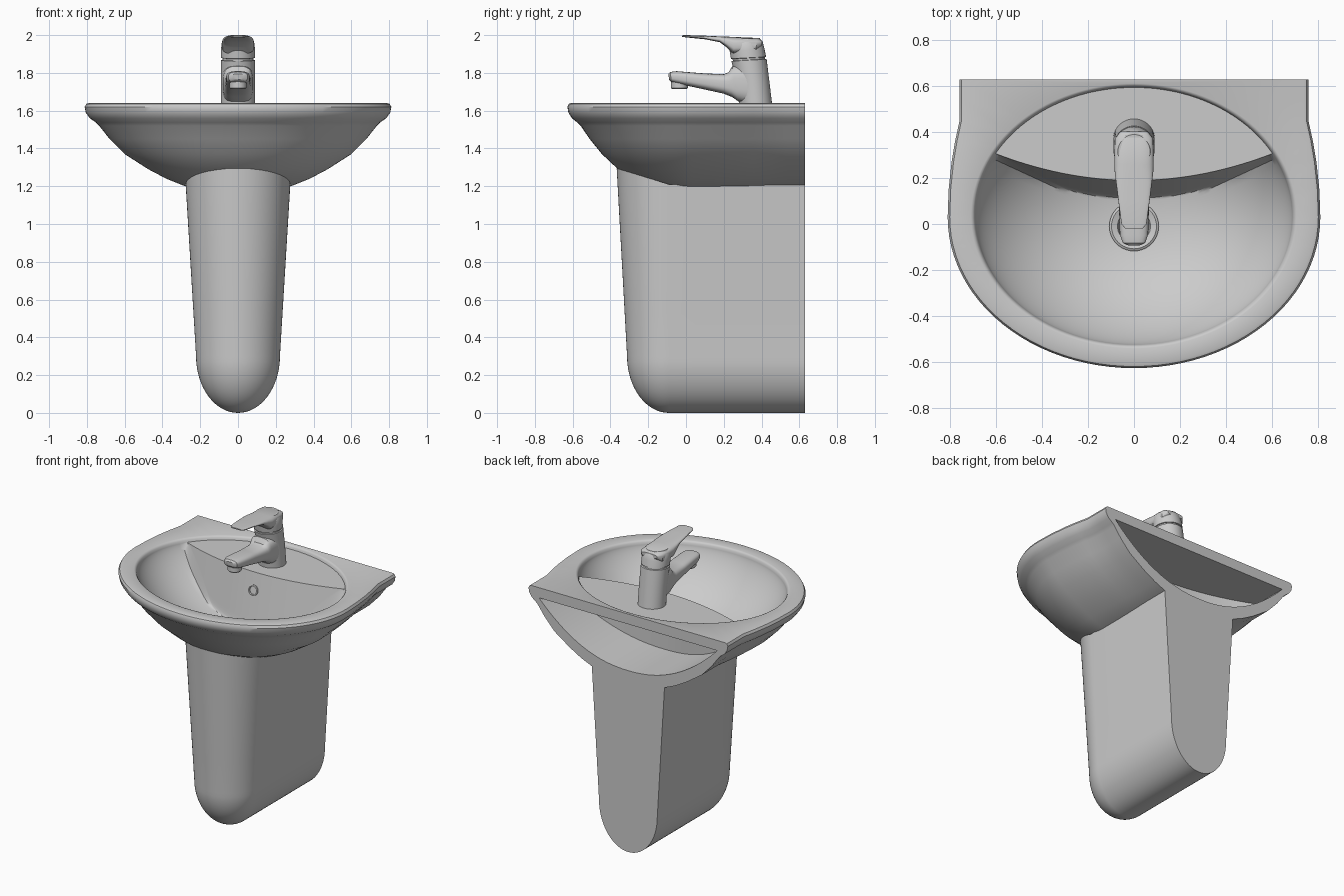
import bpy, bmesh
from math import sin, cos, pi, sqrt, copysign

if "Cube" in bpy.data.objects:
    bpy.data.objects.remove(bpy.data.objects["Cube"])


def finish(bm, name, angle=35):
    bmesh.ops.remove_doubles(bm, verts=bm.verts[:], dist=1e-4)
    bmesh.ops.recalc_face_normals(bm, faces=bm.faces[:])
    me = bpy.data.meshes.new(name)
    bm.to_mesh(me)
    bm.free()
    ob = bpy.data.objects.new(name, me)
    bpy.context.collection.objects.link(ob)
    bpy.ops.object.select_all(action='DESELECT')
    ob.select_set(True)
    bpy.context.view_layer.objects.active = ob
    bpy.ops.object.shade_smooth_by_angle(angle=angle * pi / 180)
    return ob


def skin(bm, rows, closed=False, caps=False):
    """Quads between successive rows of points; returns the vertex rows."""
    vs = [[bm.verts.new(p) for p in r] for r in rows]
    n = len(vs[0])
    for a, b in zip(vs, vs[1:]):
        for i in range(n if closed else n - 1):
            j = (i + 1) % n
            bm.faces.new((a[i], a[j], b[j], b[i]))
    if caps:
        bm.faces.new(vs[0])
        bm.faces.new(vs[-1])
    return vs


BACK = 0.63


def u_curve(w, front, yc, z, flare=0.0, rise=0.0):
    """U-shaped plan outline: straight sides to the wall, elliptical front."""
    side = [(w * (1 - flare * min(1, k / 0.7) ** 2), yc + (BACK - yc) * k, z)
            for k in (1, .85, .7, .55, .4, .2)]
    arc = [(w * cos(pi * i / 48), yc + (front - yc) * sin(pi * i / 48),
            z + rise * sin(pi * i / 48)) for i in range(49)]
    return side + arc + [(-x, y, q) for x, y, q in reversed(side)]


# ---- Basin: outer shell
bm = bmesh.new()
TOP, DECK = 1.64, 1.615
levels = [(1.64, .79, -.61), (1.636, .803, -.621), (1.62, .812, -.628), (1.59, .806, -.623),
          (1.56, .785, -.604), (1.537, .752, -.575), (1.52, .735, -.558), (1.45, .68, -.51),
          (1.37, .60, -.445), (1.29, .475, -.36), (1.24, .38, -.27), (1.20, .28, -.15),
          (1.18, .15, -.05), (1.175, 0, 0)]
rows = [u_curve(w, f, .03, z, .064) for z, w, f in levels]
vs = skin(bm, rows)
bm.edges.new((vs[0][0], vs[0][-1]))

# Basin: rim ellipse with a rounded step down to the tap deck
CY, A, B, T0 = .035, .69, .56, .507
cx, cyy = A * cos(T0), CY + B * sin(T0)
curve = (cyy - .19) / cx ** 2
NF, NB = 96, 48
front = [T0 - (pi + 2 * T0) * i / NF for i in range(NF + 1)]
back = [pi - T0 - (pi - 2 * T0) * i / NB for i in range(1, NB)]
rows = [[(k * A * cos(t), CY + k * B * sin(t), z) for t in front + back]
        for k, z in ((1.03, TOP), (1.017, 1.637), (1.007, 1.629), (1, DECK))]
ring = skin(bm, rows, closed=True)[-1]

# Basin: tap deck between the rear of the ellipse and a shallow arc
arc = [(x, .19 + curve * x * x, DECK)
       for x in (-cx + 2 * cx * i / NB for i in range(1, NB))]
bm.faces.new(ring[NF:] + [ring[0]] + [bm.verts.new(p) for p in reversed(arc)])


# Basin: bowl with a steep rear wall under the deck
def bowl_z(x, y):
    e = min(1, sqrt((x / A) ** 2 + ((y - CY) / B) ** 2))
    a = DECK - .365 * (1 - e ** 2.2) ** .75
    b = DECK - 5 * (.19 + curve * x * x - y)
    h = max(.04 - abs(a - b), 0) / .04
    return min(DECK, max(a, b) + h * h * .01)


outline = [tuple(v.co) for v in ring[:NF + 1]] + arc
rows = [outline]
for i in range(39, 0, -1):
    s = sin(pi / 2 * i / 40)
    rows.append([(x * s, y * s, bowl_z(x * s, y * s)) for x, y, z in outline])
bm.faces.new(skin(bm, rows, closed=True)[-1])

# Basin: hollow open to the wall
cols = [-.68 + 1.36 * i / 40 for i in range(41)]
low = lambda x: 1.25 + .32 * (abs(x) / .68) ** 2.2
deep = lambda x: .24 + .32 * x * x
skin(bm, [[(x, BACK, 1.57) for x in cols], [(x, deep(x), 1.57) for x in cols],
          [(x, deep(x), low(x)) for x in cols], [(x, BACK, low(x)) for x in cols]])
bmesh.ops.remove_doubles(bm, verts=bm.verts[:], dist=1e-4)

# Basin: flat rim top and flat back face, each filled around its opening
for axis, value, normal in ((2, TOP, (0, 0, 1)), (1, BACK, (0, 1, 0))):
    edges = [e for e in bm.edges if len(e.link_faces) < 2
             and all(abs(v.co[axis] - value) < 1e-4 for v in e.verts)]
    bmesh.ops.triangle_fill(bm, use_beauty=True, edges=edges, normal=normal)
finish(bm, "basin")

# ---- Pedestal: half-round front, rounded foot, flat against the wall
bm = bmesh.new()
YC = -.09
rows = []
for i in range(17):
    c = pi / 2 * i / 16
    w = .222 * sin(c)
    rows.append(u_curve(w, YC - w, YC, .3 - .3 * cos(c)))
for k in (.25, .5, .75, 1):
    w = .222 + .055 * k
    rows.append(u_curve(w, YC - w, YC, .3 + .91 * k, rise=.085 * k))
vs = skin(bm, rows)
bm.faces.new([r[0] for r in vs] + [r[-1] for r in reversed(vs[1:])])
finish(bm, "pedestal")


# ---- Tap parts: sections spanning two side-view points, with a half width
def loft(name, stations, power=2.0, n=40):
    bm = bmesh.new()
    rows = []
    for y0, z0, y1, z1, hx in stations:
        row = []
        for i in range(n):
            c, s = cos(2 * pi * i / n), sin(2 * pi * i / n)
            c = copysign(abs(c) ** (2 / power), c)
            s = copysign(abs(s) ** (2 / power), s) * .5 + .5
            row.append((hx * c, y0 + (y1 - y0) * s, z0 + (z1 - z0) * s))
        rows.append(row)
    skin(bm, rows, closed=True, caps=True)
    return finish(bm, name)


loft("tap_body", [(.285, 1.6, .46, 1.6, .09), (.27, 1.75, .442, 1.75, .09),
                  (.24, 1.862, .427, 1.872, .09), (.248, 1.864, .418, 1.874, .083),
                  (.247, 1.873, .417, 1.883, .083), (.238, 1.875, .424, 1.885, .09),
                  (.232, 1.91, .415, 1.93, .09), (.225, 1.95, .406, 1.965, .087),
                  (.24, 1.98, .39, 1.984, .07)])
loft("tap_lever", [(.402, 1.945, .402, 1.972, .06), (.37, 1.91, .375, 1.985, .083),
                   (.25, 1.90, .26, 1.99, .086), (.215, 1.935, .215, 1.992, .083),
                   (.18, 1.962, .18, 1.993, .078), (.1, 1.978, .1, 1.997, .068),
                   (0, 1.988, 0, 2.0, .055), (-.02, 1.991, -.02, 1.999, .038)], 3.2)
loft("tap_spout", [(.34, 1.63, .33, 1.85, .084), (.275, 1.65, .245, 1.835, .08),
                   (.245, 1.672, .225, 1.803, .076), (.2, 1.69, .2, 1.793, .071),
                   (.1, 1.712, .1, 1.797, .066), (-.04, 1.742, -.05, 1.809, .062),
                   (-.078, 1.752, -.083, 1.805, .05), (-.09, 1.765, -.093, 1.795, .03)], 3)


# ---- Turned details: aerator, drain and overflow
def lathe(name, profile, loc, rot=0.0, n=40):
    bm = bmesh.new()
    skin(bm, [[(r * cos(2 * pi * i / n), r * sin(2 * pi * i / n), z) for i in range(n)]
              for r, z in profile], closed=True, caps=True)
    ob = finish(bm, name)
    ob.location = loc
    ob.rotation_euler.x = rot


lathe("aerator", [(.045, .05), (.045, .006), (.04, 0), (.034, 0), (.034, .012)], (0, -.035, 1.715))
lathe("drain", [(.108, -.02), (.108, .012), (.098, .018), (.072, .01), (.066, -.005)],
      (0, -.01, 1.262))
lathe("overflow", [(.036, -.02), (.036, .006), (.03, .009), (.025, .006), (.025, -.006)],
      (0, .167, 1.5), pi / 2 - .2)
